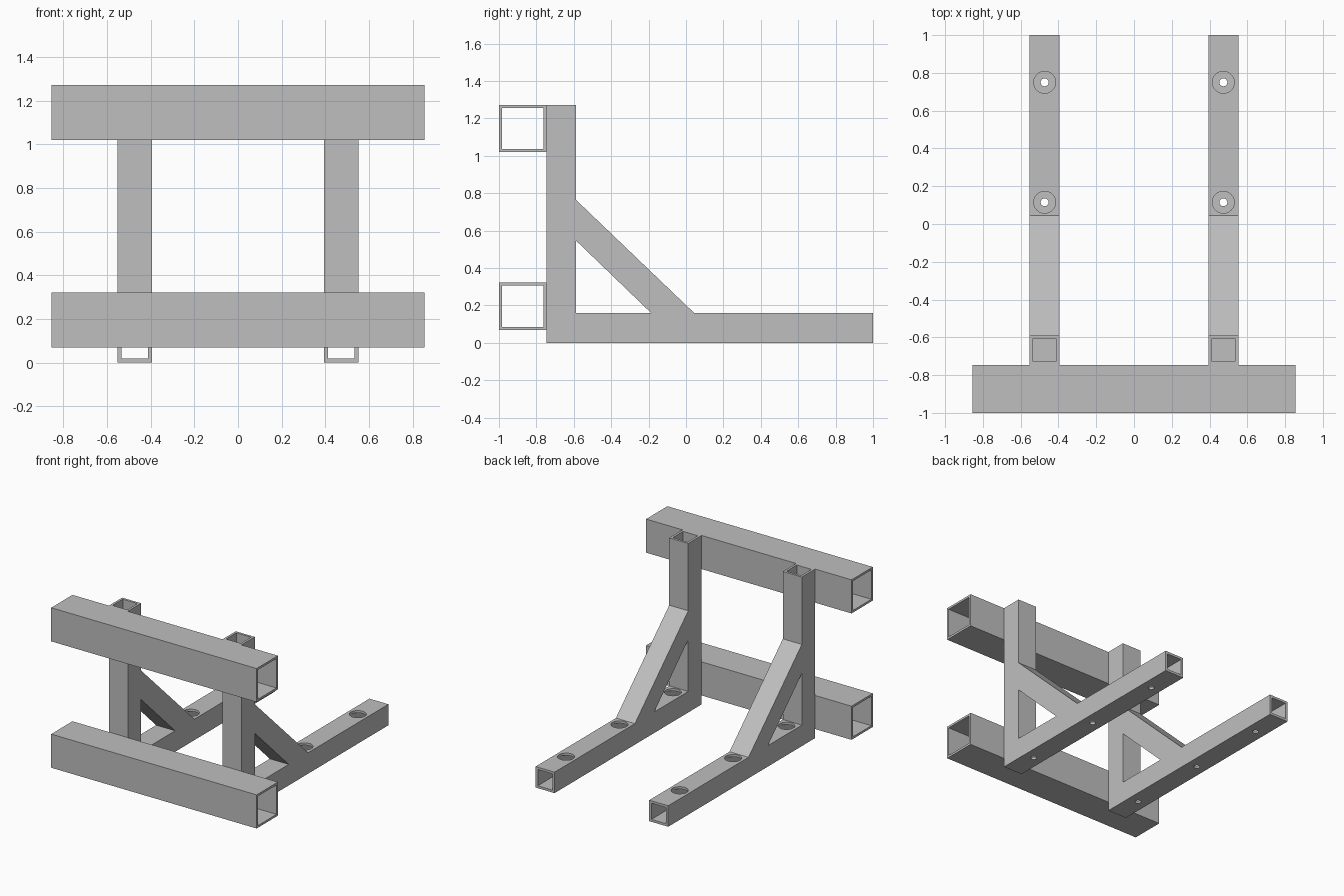
import bpy
import bmesh
from mathutils import Vector

default = bpy.data.objects.get("Cube")
if default:
    bpy.data.objects.remove(default, do_unlink=True)

STEEL = (0.52, 0.52, 0.52, 1.0)
steel = bpy.data.materials.new("grey steel")
steel.use_nodes = True
steel.diffuse_color = STEEL
steel.node_tree.nodes["Principled BSDF"].inputs["Base Color"].default_value = STEEL


def finish(name, bm):
    """Turn a bmesh into a flat-shaded steel object."""
    bmesh.ops.recalc_face_normals(bm, faces=bm.faces)
    mesh = bpy.data.meshes.new(name)
    bm.to_mesh(mesh)
    bm.free()
    mesh.materials.append(steel)
    obj = bpy.data.objects.new(name, mesh)
    bpy.context.collection.objects.link(obj)
    return obj


def tube(name, low, high, axis, wall):
    """Open rectangular tube between two corners, running along one axis."""
    bm = bmesh.new()
    u, v = [i for i in range(3) if i != axis]
    rings = []
    for end in (low, high):
        for inset in (0, wall):
            ring = []
            for su, sv in ((0, 0), (1, 0), (1, 1), (0, 1)):
                p = Vector((0, 0, 0))
                p[axis] = end[axis]
                p[u] = high[u] - inset if su else low[u] + inset
                p[v] = high[v] - inset if sv else low[v] + inset
                ring.append(bm.verts.new(p))
            rings.append(ring)
    outer_a, inner_a, outer_b, inner_b = rings
    for r, s in ((outer_a, outer_b), (inner_a, inner_b),
                 (outer_a, inner_a), (outer_b, inner_b)):
        for i in range(4):
            j = (i + 1) % 4
            bm.faces.new((r[i], r[j], s[j], s[i]))
    return finish(name, bm)


def prism(name, profile, x0, x1):
    """Solid made from a side (y, z) profile stretched across x."""
    bm = bmesh.new()
    face = bm.faces.new([bm.verts.new((x0, y, z)) for y, z in profile])
    extruded = bmesh.ops.extrude_face_region(bm, geom=[face])["geom"]
    verts = [g for g in extruded if isinstance(g, bmesh.types.BMVert)]
    bmesh.ops.translate(bm, verts=verts, vec=(x1 - x0, 0, 0))
    return finish(name, bm)


def drill(obj, x, y, z, radius, depth):
    """Cut a vertical round hole centred on the given point."""
    bpy.ops.mesh.primitive_cylinder_add(vertices=32, radius=radius, depth=depth,
                                        location=(x, y, z))
    cutter = bpy.context.object
    cutter.hide_render = True
    cutter.data.materials.append(steel)
    mod = obj.modifiers.new("hole", "BOOLEAN")
    mod.operation = "DIFFERENCE"
    mod.solver = "EXACT"
    mod.object = cutter
    bpy.context.view_layer.objects.active = obj
    bpy.ops.object.modifier_apply(modifier=mod.name)
    bpy.data.objects.remove(cutter, do_unlink=True)


# Two long cross beams at the front
BEAM_X, BEAM_BACK, BEAM_H = 0.855, -0.747, 0.253
for name, z in (("lower_beam", 0.068), ("upper_beam", 1.019)):
    tube(name, (-BEAM_X, -1, z), (BEAM_X, BEAM_BACK, z + BEAM_H), 0, 0.016)

# Two L-shaped frames: foot, post and diagonal brace
SIZE, WALL, TOP = 0.158, 0.018, 1.272
POST_BACK = BEAM_BACK + SIZE
for side, centre in (("right", -0.473), ("left", 0.473)):
    x0, x1 = centre - SIZE / 2, centre + SIZE / 2
    foot = tube(side + "_foot", (x0, BEAM_BACK, 0), (x1, 1, SIZE), 1, WALL)
    # Wide access holes above, narrow bolt holes below
    for y in (-0.52, 0.115, 0.75):
        drill(foot, centre, y, SIZE, 0.058, 0.08)
        drill(foot, centre, y, 0, 0.021, 0.08)
    tube(side + "_post", (x0, BEAM_BACK, SIZE), (x1, POST_BACK, TOP), 2, WALL)
    prism(side + "_brace", [(POST_BACK, 0.765), (0.045, SIZE),
                            (-0.185, SIZE), (POST_BACK, 0.547)], x0, x1)
